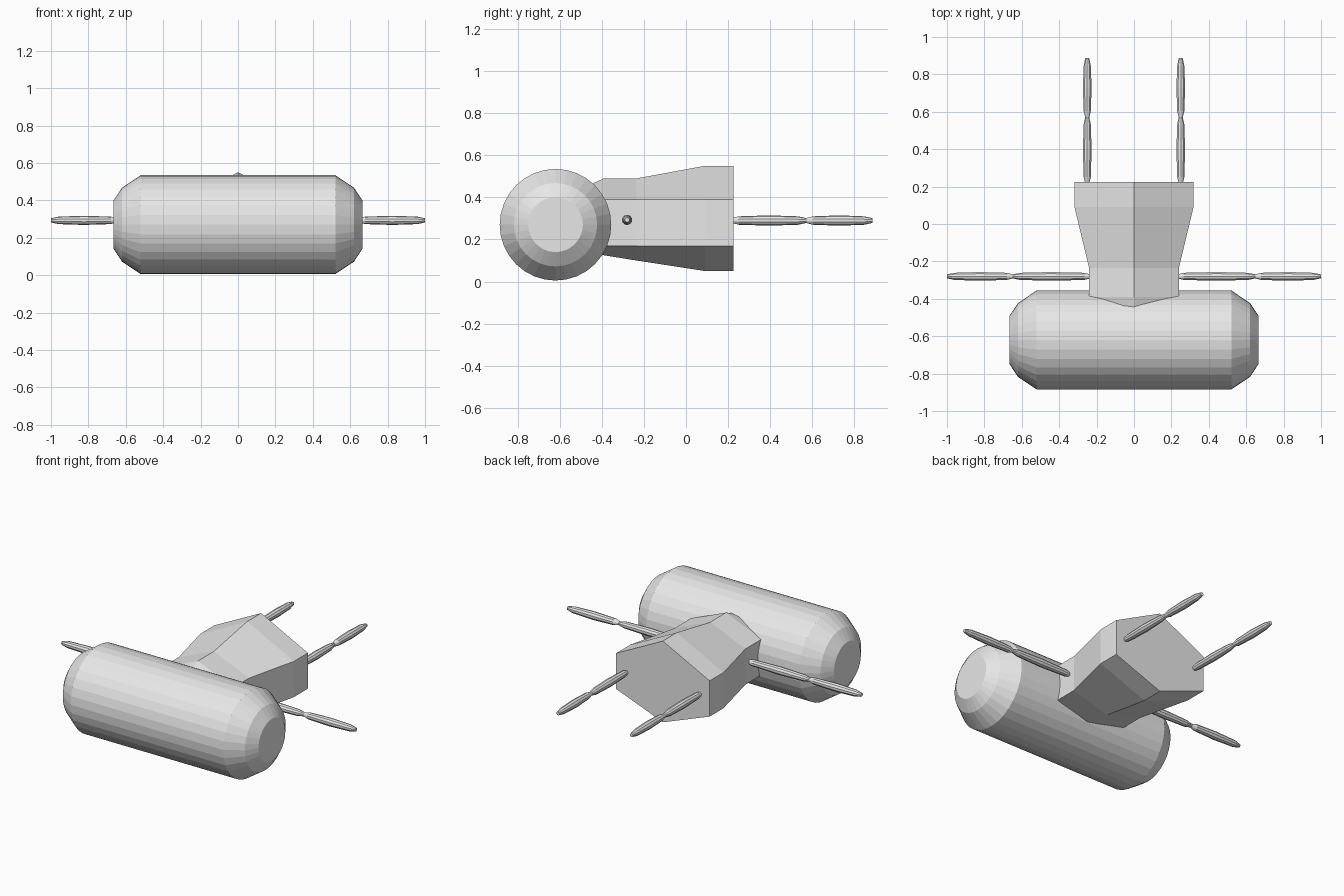
import bpy, bmesh
from math import cos, sin, pi
from mathutils import Vector

if "Cube" in bpy.data.objects:
    bpy.data.objects.remove(bpy.data.objects["Cube"])

grey = bpy.data.materials.new("plain grey")
grey.diffuse_color = (0.8, 0.8, 0.8, 1)
grey.use_nodes = True
grey.node_tree.nodes["Principled BSDF"].inputs["Base Color"].default_value = grey.diffuse_color


def loft(name, rings):
    """Skin a list of closed rings, capping both ends."""
    bm = bmesh.new()
    loops = [[bm.verts.new(p) for p in ring] for ring in rings]
    n = len(loops[0])
    for a, b in zip(loops, loops[1:]):
        for i in range(n):
            j = (i + 1) % n
            bm.faces.new((a[i], a[j], b[j], b[i]))
    bm.faces.new(loops[0])
    bm.faces.new(loops[-1])
    bmesh.ops.recalc_face_normals(bm, faces=bm.faces[:])
    mesh = bpy.data.meshes.new(name)
    bm.to_mesh(mesh)
    bm.free()
    mesh.materials.append(grey)
    obj = bpy.data.objects.new(name, mesh)
    bpy.context.collection.objects.link(obj)
    return obj


def turned(name, origin, axis, side, profile, sides):
    """Revolve (distance, radius) pairs around an axis through origin."""
    o, d, u = Vector(origin), Vector(axis), Vector(side)
    w = d.cross(u)
    loft(name, [[o + d * t + (u * cos(2 * pi * k / sides) + w * sin(2 * pi * k / sides)) * r
                 for k in range(sides)] for t, r in profile])


# Head: wide drum with chamfered ends
half = [(0.52, 0.265), (0.62, 0.198), (0.665, 0.13)]
turned("head", (0, -0.62, 0.27), (1, 0, 0), (0, 0, 1),
       [(-x, r) for x, r in reversed(half)] + half, 32)

# Body: six-sided hull, (y, half width, ridge height, keel height)
stations = [(-0.55, 0.20, 0.42, 0.16), (-0.39, 0.24, 0.49, 0.125),
            (-0.235, 0.24, 0.49, 0.10), (0.09, 0.318, 0.55, 0.05),
            (0.225, 0.318, 0.55, 0.05)]
loft("body", [[(0, y, top), (w, y, 0.39), (w, y, 0.17),
               (0, y, low), (-w, y, 0.17), (-w, y, 0.39)]
              for y, w, top, low in stations])


def limb(name, origin, axis, length, joint):
    """Two tapered segments pinched at the joint."""
    for part, a, b in (("upper", 0, joint), ("lower", joint, length)):
        s = b - a
        turned(name + "_" + part, origin, axis, (0, 0, 1),
               [(a, 0.012), (a + 0.03, 0.02), (a + 0.5 * s, 0.0245),
                (b - 0.04, 0.02), (b, 0.011)], 10)


# Limbs: arms to the sides, legs to the back
for s, label in ((1, "right"), (-1, "left")):
    limb(label + "_arm", (s * 0.235, -0.28, 0.293), (s, 0, 0), 0.765, 0.415)
    limb(label + "_leg", (s * 0.25, 0.22, 0.29), (0, 1, 0), 0.667, 0.353)
